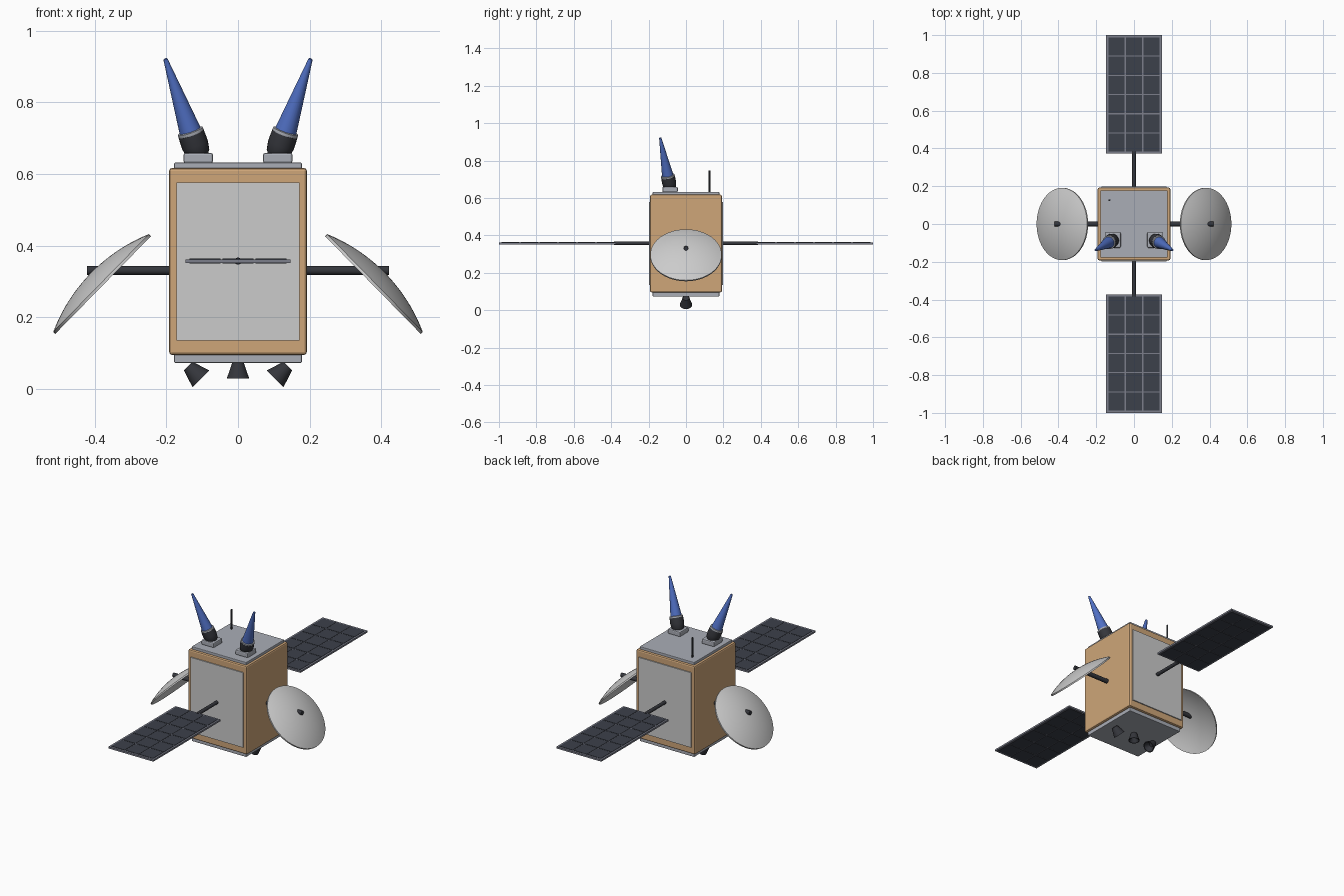
import bpy, bmesh, math
from mathutils import Vector

if "Cube" in bpy.data.objects:
    bpy.data.objects.remove(bpy.data.objects["Cube"])


def mat(name, r, g, b):
    m = bpy.data.materials.new(name)
    m.diffuse_color = (r, g, b, 1)
    m.use_nodes = True
    m.node_tree.nodes["Principled BSDF"].inputs["Base Color"].default_value = m.diffuse_color
    return m


FOIL = mat("foil", 0.62, 0.38, 0.19)
DARK = mat("dark", 0.035, 0.037, 0.045)
CELL = mat("cell", 0.045, 0.052, 0.07)
BLUE = mat("blue", 0.08, 0.16, 0.55)
STEEL = mat("steel", 0.4, 0.42, 0.47)
FRAME = mat("frame", 0.2, 0.21, 0.26)
WHITE = mat("white", 0.75, 0.75, 0.75)


def finish(ob, name, m, smooth=False):
    ob.name = name
    ob.data.materials.append(m)
    if smooth:
        bpy.ops.object.shade_smooth_by_angle(angle=math.radians(35))
    return ob


def box(name, lo, hi, m, bevel=0):
    lo, hi = Vector(lo), Vector(hi)
    bpy.ops.mesh.primitive_cube_add(size=1, location=(lo + hi) / 2)
    ob = bpy.context.object
    for v in ob.data.vertices:
        v.co = v.co * (hi - lo)
    if bevel:
        mod = ob.modifiers.new("bevel", "BEVEL")
        mod.width, mod.segments = bevel, 2
    return finish(ob, name, m)


def lathe(name, base, axis, profile, m, sides=24):
    """Revolve (radius, height) points about an axis starting at base."""
    base = Vector(base)
    rot = Vector((0, 0, 1)).rotation_difference(Vector(axis))
    bm = bmesh.new()
    rings = []
    for r, h in profile:
        if r == 0:
            rings.append([bm.verts.new((0, 0, h))] * sides)
        else:
            rings.append([bm.verts.new((r * math.cos(2 * math.pi * i / sides),
                                        r * math.sin(2 * math.pi * i / sides), h))
                          for i in range(sides)])
    for a, b in zip(rings, rings[1:]):
        for i in range(sides):
            j = (i + 1) % sides
            bm.faces.new(list(dict.fromkeys((a[i], a[j], b[j], b[i]))))
    for ring in (rings[0], rings[-1]):
        if ring[0] != ring[1]:
            bm.faces.new(ring)
    bmesh.ops.recalc_face_normals(bm, faces=bm.faces)
    me = bpy.data.meshes.new(name)
    bm.to_mesh(me)
    bm.free()
    ob = bpy.data.objects.new(name, me)
    bpy.context.collection.objects.link(ob)
    ob.location = base
    ob.rotation_mode = "QUATERNION"
    ob.rotation_quaternion = rot
    bpy.ops.object.select_all(action="DESELECT")
    ob.select_set(True)
    bpy.context.view_layer.objects.active = ob
    return finish(ob, name, m, True)


def rod(name, a, b, r, m, sides=16):
    d = Vector(b) - Vector(a)
    return lathe(name, a, d, [(r, 0), (r, d.length)], m, sides)


# Body with end plates
box("body", (-0.192, -0.192, 0.095), (0.192, 0.192, 0.617), FOIL, 0.008)
box("top_plate", (-0.178, -0.178, 0.61), (0.178, 0.178, 0.632), STEEL, 0.003)
box("bottom_plate", (-0.178, -0.178, 0.073), (0.178, 0.178, 0.1), STEEL, 0.003)

# Front and back panels, solar wings
for s, side in ((-1, "front"), (1, "back")):
    def ybox(name, x0, x1, y0, y1, z0, z1, m):
        y0, y1 = sorted((s * y0, s * y1))
        box(f"{side}_{name}", (x0, y0, z0), (x1, y1, z1), m)

    ybox("panel", -0.172, 0.172, 0.185, 0.198, 0.135, 0.577, WHITE)
    rod(f"{side}_wing_rod", (0, s * 0.18, 0.357), (0, s * 0.385, 0.357), 0.01, DARK)
    ybox("wing_frame", -0.147, 0.147, 0.373, 1.0, 0.352, 0.362, FRAME)
    for c in range(3):
        for r in range(6):
            x = -0.136 + c * 0.0925
            y = 0.383 + r * 0.1017
            ybox(f"cell_{c}_{r}", x, x + 0.087, y, y + 0.096, 0.350, 0.364, CELL)

# Side dishes: spherical caps, domed outwards
R, DEPTH, T = 0.191, 0.04, 0.008
ball = (R * R + DEPTH * DEPTH) / (2 * DEPTH)
amax = math.asin(R / ball)


def cap(n, drop):
    pts = []
    for i in range(n + 1):
        a = amax * i / n
        pts.append((ball * math.sin(a), ball * math.cos(a) - ball + DEPTH - drop))
    return pts


for s, side in ((-1, "left"), (1, "right")):
    outer, inner = cap(10, 0), cap(10, T)
    lathe(f"{side}_dish", (s * 0.382, 0, 0.296), (s, 0, 0.98),
          outer + inner[::-1], WHITE, 48)
    rod(f"{side}_dish_arm", (s * 0.18, 0, 0.331), (s * 0.421, 0, 0.331), 0.0125, DARK)

    # Blue horn antennas on the top plate
    box(f"{side}_horn_mount", (s * 0.111 - 0.041, -0.126, 0.63),
        (s * 0.111 + 0.041, -0.044, 0.659), STEEL, 0.006)
    foot = Vector((s * 0.111, -0.085, 0.655))
    axis = Vector((s * 0.203, -0.138, 0.922)) - foot
    lathe(f"{side}_horn_collar", foot, axis,
          [(0.026, -0.008), (0.034, 0.004), (0.038, 0.03), (0.037, 0.062)], DARK)
    lathe(f"{side}_horn_ring", foot, axis,
          [(0.036, 0.06), (0.037, 0.064), (0.036, 0.07), (0.03, 0.072)], STEEL)
    lathe(f"{side}_horn", foot, axis,
          [(0.031, 0.068), (0.006, axis.length - 0.002), (0.004, axis.length)], BLUE)

    # Side thruster, mouth angled towards the centre line
    lathe(f"{side}_thruster", (s * 0.139, 0, 0.064), (-s, 0, -1),
          [(0.017, 0), (0.033, 0.05), (0.028, 0.05), (0.014, 0.02), (0, 0.02)], DARK)

# Centre thruster and whip antenna
lathe("centre_thruster", (0, 0, 0.08), (0, 0, -1),
      [(0.014, 0), (0.031, 0.05), (0.027, 0.05), (0.012, 0.02), (0, 0.02)], DARK)
rod("whip_antenna", (-0.13, 0.126, 0.625), (-0.13, 0.126, 0.747), 0.005, DARK, 12)
